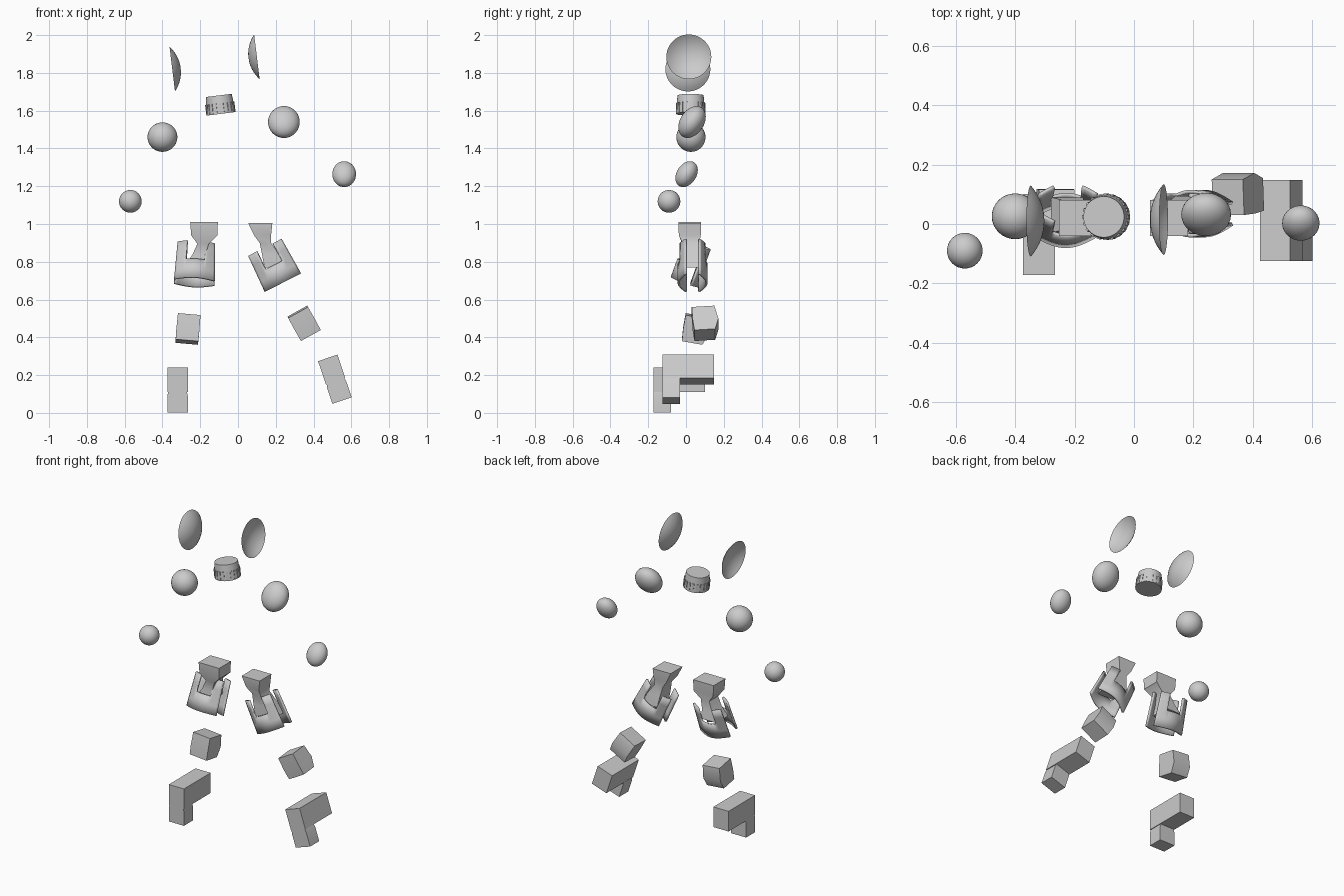
import bpy, bmesh, math
from mathutils import Vector, Matrix

if "Cube" in bpy.data.objects:
    bpy.data.objects.remove(bpy.data.objects["Cube"])

def finish(name, bm, loc=(0, 0, 0), rot=(0, 0, 0), smooth=True):
    bmesh.ops.recalc_face_normals(bm, faces=bm.faces)
    me = bpy.data.meshes.new(name)
    bm.to_mesh(me)
    bm.free()
    ob = bpy.data.objects.new(name, me)
    bpy.context.collection.objects.link(ob)
    ob.location = loc
    ob.rotation_euler = [math.radians(a) for a in rot]
    if smooth:
        bpy.context.view_layer.objects.active = ob
        ob.select_set(True)
        bpy.ops.object.shade_smooth_by_angle(angle=math.radians(35))
        ob.select_set(False)
    return ob

def bridge(bm, rings):
    for a, b in zip(rings, rings[1:]):
        n = len(a)
        for i in range(n):
            bm.faces.new((a[i], a[(i + 1) % n], b[(i + 1) % n], b[i]))

def lathe(name, profile, loc, rot, steps=48, cap_start=False, cap_end=False):
    bm = bmesh.new()
    rings = [[bm.verts.new((r * math.cos(2 * math.pi * i / steps),
                            r * math.sin(2 * math.pi * i / steps), z))
              for i in range(steps)] for r, z in profile]
    bridge(bm, rings)
    if cap_start:
        bm.faces.new(rings[0])
    if cap_end:
        bm.faces.new(rings[-1])
    return finish(name, bm, loc, rot)

def loft(name, levels, loc=(0, 0, 0), rot=(0, 0, 0)):
    # levels: centre x, centre y, z, half width, half depth
    bm = bmesh.new()
    rings = [[bm.verts.new((cx + sx * hx, cy + sy * hy, z))
              for sx, sy in ((-1, -1), (1, -1), (1, 1), (-1, 1))]
             for cx, cy, z, hx, hy in levels]
    bridge(bm, rings)
    bm.faces.new(rings[0])
    bm.faces.new(rings[-1])
    return finish(name, bm, loc, rot)

def ball(name, loc, size, rot=(0, 0, 0)):
    bm = bmesh.new()
    bmesh.ops.create_uvsphere(bm, u_segments=32, v_segments=20, radius=1)
    bmesh.ops.scale(bm, vec=size, verts=bm.verts)
    return finish(name, bm, loc, rot)

# Shallow ear dishes, bulging inwards
R = (0.119 ** 2 + 0.045 ** 2) / 0.09
top = math.asin(0.119 / R)
dish = [(R * math.sin(top * t / 8), R * math.cos(top * t / 8) - R + 0.045)
        for t in range(8, 0, -1)]
lathe("left_ear_dish", dish, (-0.348, 0.01, 1.82), (0, 83, 0), cap_end=True)
lathe("right_ear_dish", dish, (0.1, 0.015, 1.885), (0, -97, 0), cap_end=True)

# Neck plug with a ring of teeth
NECK, NROT = (-0.096, 0.024, 1.632), (0, -7, 0)
lathe("neck_plug", [(0.077, -0.049), (0.075, -0.01), (0.069, 0.049)],
      NECK, NROT, cap_start=True, cap_end=True)
bm = bmesh.new()
for i in range(20):
    m = (Matrix.Rotation(2 * math.pi * i / 20, 4, 'Z')
         @ Matrix.Translation((0.073, 0, -0.02))
         @ Matrix.Diagonal((0.01, 0.011, 0.055, 1)))
    bmesh.ops.create_cube(bm, size=1, matrix=m)
finish("neck_teeth", bm, NECK, NROT)

# Shoulder and elbow joints
ball("left_shoulder_joint", (-0.4, 0.026, 1.46), (0.079, 0.077, 0.078))
ball("right_shoulder_joint", (0.243, 0.032, 1.54), (0.084, 0.063, 0.092), (-33, 0, 0))
ball("left_elbow_joint", (-0.57, -0.09, 1.12), (0.06, 0.06, 0.06))
ball("right_elbow_joint", (0.562, 0.003, 1.264), (0.063, 0.052, 0.074), (-33, 0, 0))

# Hip blocks pinching to a stem that flares inside the thigh
loft("left_hip", [(-0.18, 0.02, 1.01, 0.073, 0.06), (-0.178, 0.02, 0.94, 0.07, 0.058),
                  (-0.185, 0.025, 0.895, 0.03, 0.045), (-0.205, 0.03, 0.84, 0.035, 0.05),
                  (-0.225, 0.03, 0.78, 0.055, 0.06)])
loft("right_hip", [(0.118, 0.02, 1.005, 0.064, 0.06), (0.13, 0.02, 0.94, 0.045, 0.058),
                   (0.145, 0.025, 0.9, 0.03, 0.045), (0.172, 0.03, 0.84, 0.045, 0.055),
                   (0.2, 0.035, 0.77, 0.06, 0.06)])

# Thigh guards: curved front and back plates with a notch in the top
def thigh_plate(name, side, loc, rot):
    bm = bmesh.new()
    cols = [i / 10 for i in range(-10, 11)]
    rows = [-0.105, -0.05, 0.0, 0.05, 0.105]
    grid = [[bm.verts.new(((0.104 - z * 0.04) * u,
                           side * (0.04 + 0.04 * math.cos(u * math.pi / 2)), z))
             for u in cols] for z in rows]
    for r in range(4):
        for c in range(20):
            if r < 2 or abs((cols[c] + cols[c + 1]) / 2) > 0.5:
                bm.faces.new((grid[r][c], grid[r][c + 1], grid[r + 1][c + 1], grid[r + 1][c]))
    bmesh.ops.delete(bm, geom=[v for v in bm.verts if not v.link_faces], context='VERTS')
    ob = finish(name, bm, loc, rot)
    mod = ob.modifiers.new("thickness", 'SOLIDIFY')
    mod.thickness = 0.012

for part, side in (("front", -1), ("back", 1)):
    thigh_plate("left_thigh_" + part, side, (-0.226, 0.03, 0.79), (-20, 3, 0))
    thigh_plate("right_thigh_" + part, side, (0.19, 0.035, 0.783), (0, -27, 0))

# Knee blocks, slightly swollen at the back
knee = [(0, 0, 0.07, 0.06, 0.06), (0, 0.008, -0.01, 0.061, 0.068), (0, 0, -0.07, 0.06, 0.055)]
loft("left_knee", knee, (-0.265, 0.045, 0.444), (-10, 5, 0))
loft("right_knee", knee, (0.35, 0.095, 0.474), (4, -29, 0))

# Ankles: a long block over a small toe block
for side, loc, rot in (("left", (-0.32, -0.035, 0.24), (0, 0, 0)),
                       ("right", (0.475, 0.012, 0.291), (0, -18.5, 0))):
    loft(side + "_ankle_block", [(0, 0, 0, 0.054, 0.136), (0, 0, -0.13, 0.054, 0.136)], loc, rot)
    loft(side + "_toe_block", [(0, -0.09, -0.115, 0.046, 0.046), (0, -0.09, -0.15, 0.054, 0.046),
                               (0, -0.09, -0.238, 0.054, 0.046)], loc, rot)
